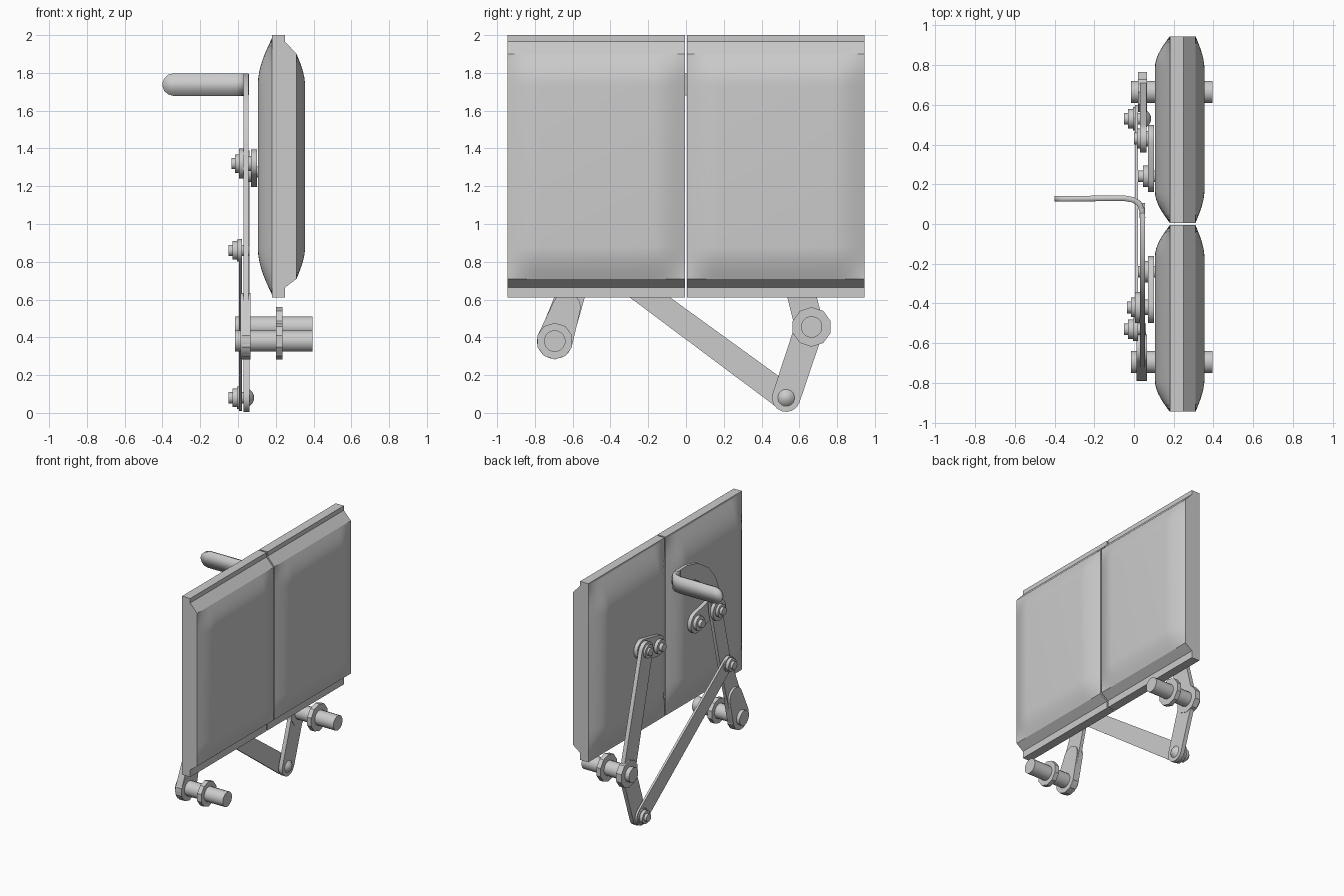
import bpy, bmesh, math
from mathutils import Vector

if "Cube" in bpy.data.objects:
    bpy.data.objects.remove(bpy.data.objects["Cube"])

grey = bpy.data.materials.new("plain grey")
grey.diffuse_color = (0.6, 0.6, 0.6, 1)
grey.use_nodes = True
grey.node_tree.nodes["Principled BSDF"].inputs["Base Color"].default_value = grey.diffuse_color


def finish(name, bm, recalc=True, smooth=True):
    if recalc:
        bmesh.ops.recalc_face_normals(bm, faces=bm.faces[:])
    me = bpy.data.meshes.new(name)
    bm.to_mesh(me)
    bm.free()
    me.materials.append(grey)
    ob = bpy.data.objects.new(name, me)
    bpy.context.collection.objects.link(ob)
    if smooth:
        bpy.ops.object.select_all(action='DESELECT')
        ob.select_set(True)
        bpy.context.view_layer.objects.active = ob
        bpy.ops.object.shade_smooth_by_angle(angle=math.radians(32))
    return ob


def extrude(bm, ring, step):
    """Prism from a ring of points, moved by step."""
    step = Vector(step)
    a = [bm.verts.new(p) for p in ring]
    b = [bm.verts.new(Vector(p) + step) for p in ring]
    n = len(a)
    faces = [bm.faces.new(a), bm.faces.new(b[::-1])]
    for i in range(n):
        faces.append(bm.faces.new((a[i], b[i], b[(i + 1) % n], a[(i + 1) % n])))
    bmesh.ops.recalc_face_normals(bm, faces=faces)


def bar(name, pts, x0, x1):
    """Flat round-ended bar along (y, z, half width) points."""
    p = [Vector((a[0], a[1])) for a in pts]
    dirs = [(p[i + 1] - p[i]).normalized() for i in range(len(p) - 1)]
    left, right = [], []
    for i, q in enumerate(p):
        d = (dirs[max(i - 1, 0)] + dirs[min(i, len(dirs) - 1)]).normalized()
        n = Vector((-d.y, d.x)) * pts[i][2]
        left.append(q + n)
        right.append(q - n)

    def cap(i, d):
        n = Vector((-d.y, d.x))
        return [p[i] + pts[i][2] * (n * math.cos(t) + d * math.sin(t))
                for t in [math.pi * k / 8 for k in range(1, 8)]]
    ring = left + cap(-1, dirs[-1]) + right[::-1] + cap(0, -dirs[0])
    bm = bmesh.new()
    extrude(bm, [(x0, q.x, q.y) for q in ring], (x1 - x0, 0, 0))
    return finish(name, bm)


def turned(name, y, z, profile, seg=16):
    """Part turned about x at (y, z); profile is (x, radius) pairs."""
    bm = bmesh.new()
    rings = [[bm.verts.new((x, y + r * math.cos(2 * math.pi * (k + .5) / seg),
                            z + r * math.sin(2 * math.pi * (k + .5) / seg)))
              for k in range(seg)] for x, r in profile]
    for a, b in zip(rings, rings[1:]):
        for k in range(seg):
            bm.faces.new((a[k], a[(k + 1) % seg], b[(k + 1) % seg], b[k]))
    bm.faces.new(rings[0])
    bm.faces.new(rings[-1])
    return finish(name, bm)


def dome(bm, ys, zs, wy, wz, x0, x1):
    """Pillow surface rising from x0 to x1 inside a rectangle."""
    N = 7

    def stops(a, b, w):
        s = [(a + w * k / N, math.sin(math.pi / 2 * k / N)) for k in range(N + 1)]
        return s + [(a + b - v, f) for v, f in s[::-1]]
    gy, gz = stops(*ys, wy), stops(*zs, wz)
    v = [[bm.verts.new((x0 + (x1 - x0) * fy * fz, y, z)) for z, fz in gz] for y, fy in gy]
    for i in range(len(gy) - 1):
        for j in range(len(gz) - 1):
            f = bm.faces.new((v[i][j], v[i + 1][j], v[i + 1][j + 1], v[i][j + 1]))
            f.normal_update()
            if f.normal.x * (x1 - x0) < 0:
                f.normal_flip()


# Pair of cushioned panels
profile = [(.18, .61), (.25, .61), (.25, .665), (.31, .71),
           (.31, 1.90), (.25, 1.965), (.25, 2.0), (.18, 2.0)]
for side, label in ((-1, "front"), (1, "rear")):
    y0, y1 = sorted((side * .006, side * .945))
    bm = bmesh.new()
    extrude(bm, [(x, y0, z) for x, z in profile], (0, y1 - y0, 0))
    dome(bm, (y0, y1), (.71, 1.90), .17, .17, .31, .355)
    dome(bm, (y0, y1), (.625, 1.985), .16, .25, .18, .105)
    finish(label + "_panel", bm, recalc=False)

    # Link plate on the panel back, with its two bolts
    bar(label + "_link_plate", [(side * .425, 1.32, .075), (side * .24, 1.275, .08)], .07, .10)
    turned(label + "_panel_bolt", side * .24, 1.275,
           [(.02, .03), (.045, .03), (.045, .055), (.072, .055), (.072, .03), (.13, .03)])

# Levers and connecting bar
bar("rear_lever", [(.53, .08, .075), (.655, .455, .08), (.43, 1.32, .07)], .03, .062)
bar("front_lever", [(-.695, .38, .09), (-.53, .86, .062), (-.42, 1.32, .062),
                    (-.405, 1.42, .06), (-.36, 1.54, .06), (-.28, 1.64, .06),
                    (-.17, 1.71, .06), (-.05, 1.738, .06), (.05, 1.74, .055)], .03, .056)
bar("front_lever_foot", [(-.695, .38, .095), (-.632, .56, .075)], .012, .065)
bar("connecting_bar", [(.53, .08, .07), (-.53, .86, .06)], .004, .021)

# Pivot pins with hubs and collars
for label, y, z, r in (("rear", .665, .455, .105), ("front", -.695, .38, .097)):
    turned(label + "_pin", y, z, [(-.015, .057), (.395, .057)])
    turned(label + "_hub", y, z, [(.02, r), (.066, r)], 10)
    turned(label + "_collar", y, z, [(.20, r), (.235, r)], 10)

# Joint bolts
head = [(-.05, .03), (-.03, .03), (-.03, .05), (-.005, .05), (-.005, .06), (.004, .06), (.004, .03)]
turned("foot_bolt", .53, .08, head + [(.062, .03), (.062, .045), (.075, .032), (.086, .01)])
turned("middle_bolt", -.53, .86, head + [(.06, .03)])
turned("front_top_bolt", -.42, 1.32,
       [(-.035, .03), (-.015, .03), (-.015, .05), (.005, .05), (.005, .08),
        (.03, .08), (.03, .04), (.075, .04)])
turned("rear_top_bolt", .43, 1.32,
       [(.0, .03), (.015, .03), (.015, .052), (.03, .052), (.03, .04), (.075, .04)])

# Handle: bent strip with a rounded tip, given as (x, y, half height)
path = [(.043, .03, .055), (.040, .07, .057), (.025, .105, .06), (-.005, .122, .06),
        (-.05, .13, .06), (-.34, .127, .06), (-.37, .127, .052), (-.39, .127, .034),
        (-.4, .127, .010)]
bm = bmesh.new()
rows = [[bm.verts.new((x, y, 1.738 + s * h)) for s in (-1, 1)] for x, y, h in path]
for a, b in zip(rows, rows[1:]):
    bm.faces.new((a[0], b[0], b[1], a[1]))
ob = finish("handle", bm)
mod = ob.modifiers.new("thickness", 'SOLIDIFY')
mod.thickness = .028
mod.offset = 0
